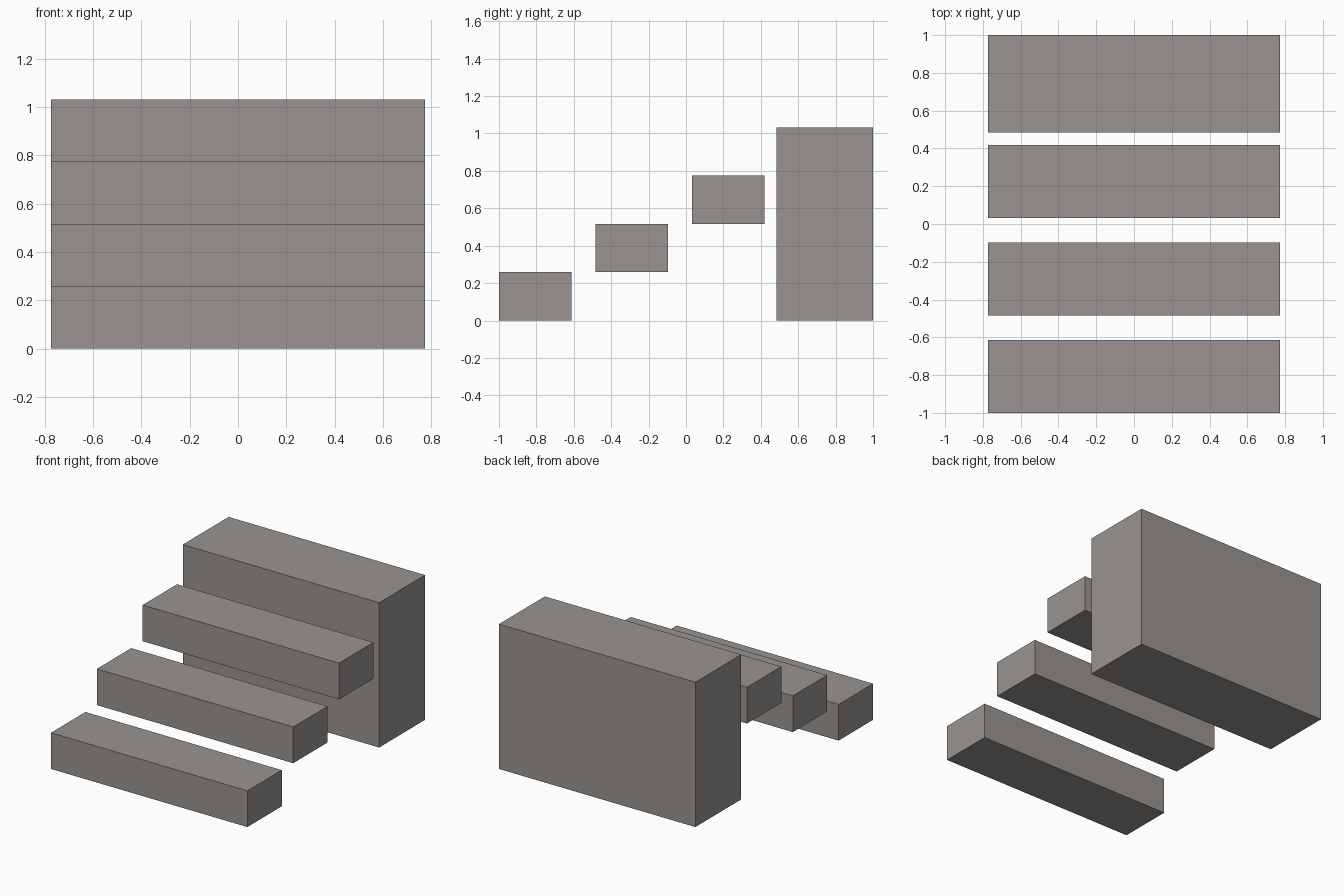
import bpy

if "Cube" in bpy.data.objects:
    bpy.data.objects.remove(bpy.data.objects["Cube"])

U = 2 / 15.5        # module: the whole run is 15.5 modules deep
WIDTH = 12 * U

stone = bpy.data.materials.new("warm_grey_stone")
stone.diffuse_color = (0.319, 0.296, 0.279, 1)
stone.use_nodes = True
stone.node_tree.nodes["Principled BSDF"].inputs["Base Color"].default_value = stone.diffuse_color


def block(name, y_front, depth, z_bottom, height):
    """Full-width block, placed by its front edge and underside."""
    bpy.ops.mesh.primitive_cube_add(
        size=1, location=(0, y_front + depth / 2, z_bottom + height / 2))
    obj = bpy.context.object
    obj.name = name
    obj.scale = (WIDTH, depth, height)
    bpy.ops.object.transform_apply(location=False, rotation=False, scale=True)
    obj.data.materials.append(stone)


# Three floating steps, each one rising by its own height
for i, label in enumerate(("lower", "middle", "upper")):
    block(label + "_step", -1 + 4 * U * i, 3 * U, 2 * U * i, 2 * U)

# Tall landing block at the back
block("landing_block", 1 - 4 * U, 4 * U, 0, 8 * U)
